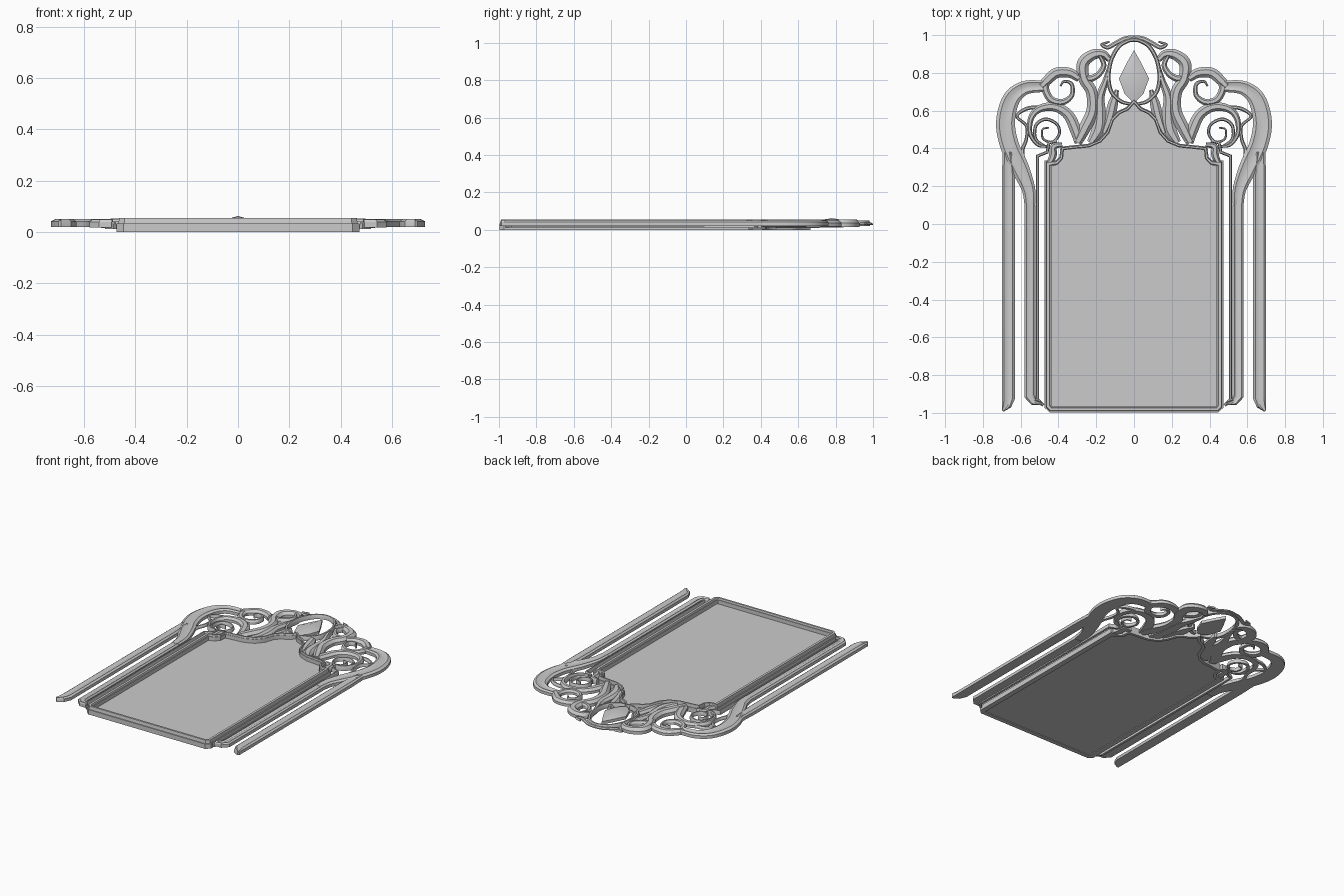
import bpy
import bmesh
from mathutils import Vector

old_cube = bpy.data.objects.get("Cube")
if old_cube:
    bpy.data.objects.remove(old_cube, do_unlink=True)

UNIT = 0.01  # path points are given in hundredths

grey = bpy.data.materials.new("plain grey")
grey.use_nodes = True
colour = (0.6, 0.6, 0.6, 1)
grey.diffuse_color = colour
grey.node_tree.nodes["Principled BSDF"].inputs["Base Color"].default_value = colour

# Cross-sections: side position (times half width), height (0 bottom, 1 top)
BAND = [(-1, 0), (-1, 0.55), (-0.45, 1), (0.45, 1), (1, 0.55), (1, 0)]
GROOVED = [(-1, 0), (-1, 0.7), (-0.65, 1), (-0.2, 0.8), (0.3, 0.8), (0.65, 1), (1, 0.7), (1, 0)]
MOULDING = [(-1, 0), (-1, 0.8), (-0.7, 0.8), (-0.5, 1), (0.4, 1), (0.6, 0.6), (1, 0.6), (1, 0)]


def finish(name, bm, mirrored):
    bmesh.ops.recalc_face_normals(bm, faces=bm.faces)
    mesh = bpy.data.meshes.new(name)
    bm.to_mesh(mesh)
    bm.free()
    mesh.materials.append(grey)
    obj = bpy.data.objects.new(name, mesh)
    bpy.context.collection.objects.link(obj)
    if mirrored:
        obj.modifiers.new("mirror", 'MIRROR').use_mirror_merge = False
    bpy.ops.object.select_all(action='DESELECT')
    obj.select_set(True)
    bpy.context.view_layer.objects.active = obj
    bpy.ops.object.shade_smooth_by_angle(angle=0.5)
    return obj


def smooth_path(points, steps=5):
    """Catmull-Rom curve through points of (x, y, half width)."""
    pts = [Vector(p) for p in points]
    pts = [2 * pts[0] - pts[1]] + pts + [2 * pts[-1] - pts[-2]]
    result = []
    for a, b, c, d in zip(pts, pts[1:], pts[2:], pts[3:]):
        for i in range(steps):
            t = i / steps
            result.append((2 * b + (c - a) * t + (2 * a - 5 * b + 4 * c - d) * t * t
                           + (3 * b - a - 3 * c + d) * t ** 3) / 2)
    return result + [pts[-2]]


def ribbon(name, points, low, high, section=BAND, curved=True, closed=False, mirrored=True):
    """Sweep a cross-section along a flat path, with mitred corners."""
    path = smooth_path(points) if curved else [Vector(p) for p in points]
    count = len(path)
    bm = bmesh.new()
    rings = []
    for i, p in enumerate(path):
        before = path[i - 1] if i or closed else p
        after = path[(i + 1) % count] if i < count - 1 or closed else p
        d_in, d_out = (p - before).xy, (after - p).xy
        d_in = d_in.normalized() if d_in.length else d_out.normalized()
        d_out = d_out.normalized() if d_out.length else d_in
        along = (d_in + d_out).normalized()
        side = Vector((-along.y, along.x)) / max(along.dot(d_in), 0.6)
        ring = []
        for s, h in section:
            q = (p.xy + side * s * max(p.z, 0.1)) * UNIT
            ring.append(bm.verts.new((q.x, q.y, low + (high - low) * h)))
        rings.append(ring)
    n = len(section)
    for a, b in zip(rings, rings[1:] + rings[:1] if closed else rings[1:]):
        for j in range(n):
            k = (j + 1) % n
            bm.faces.new((a[j], a[k], b[k], b[j]))
    if not closed:
        bm.faces.new(rings[0])
        bm.faces.new(rings[-1])
    return finish(name, bm, mirrored)


# Arched frame outline, right half from bottom to crown
half = [(44, -98.2, 1.5), (45.6, -96.5, 1.8), (45.6, 32, 1.8), (41, 32.5, 1.2),
        (38.5, 35, 1), (38, 40, 1), (32, 40.7, 1), (24, 41.5, 1), (18, 44, 1),
        (14, 48.5, 1), (11.5, 55.5, 1), (8, 59, 1), (3.5, 61, 1)]
outline = half + [(0, 65, 1)] + [(-x, y, w) for x, y, w in reversed(half)]
ribbon("frame_moulding", outline, 0, 0.055, [(-s, h) for s, h in MOULDING],
       curved=False, closed=True, mirrored=False)

# Recessed flat panel
bm = bmesh.new()
base = bm.faces.new([bm.verts.new((x * UNIT, y * UNIT, 0.005)) for x, y, w in outline])
top = bmesh.ops.extrude_face_region(bm, geom=[base])["geom"]
bmesh.ops.translate(bm, vec=(0, 0, 0.012),
                    verts=[v for v in top if isinstance(v, bmesh.types.BMVert)])
finish("panel", bm, False)

# Side rails
ribbon("outer_rail", [(69.5, -99, 0.6), (67.5, -96, 2.6), (66.5, -92, 3.5), (66.5, 24, 3.5),
                      (67, 38, 2.5)], 0.02, 0.05, GROOVED, curved=False)
ribbon("inner_rail", [(49, -95, 1), (53, -94, 2), (55, -91, 2.9), (55, 10, 2.9)],
       0.018, 0.048, GROOVED, curved=False)
ribbon("shoulder_band", [(55, 10, 2.9), (56, 19, 3.6), (60.5, 30, 4.8), (66, 42, 5),
                         (68, 54, 5), (65, 66, 4.6), (58, 72, 3.7), (48, 73, 3)],
       0.02, 0.05, GROOVED)
ribbon("inner_lip", [(48, -96, 0.8), (51, -93, 0.8), (51, 36, 0.8), (46, 38, 0.8),
                     (45, 43, 0.8), (41, 44, 0.8)], 0.012, 0.04, curved=False)
ribbon("corner_bracket", [(45.5, 31, 1.2), (43, 36, 2), (42.5, 41, 1.8), (38, 42, 1.2)], 0.005, 0.045)

# Shoulder scrolls
ribbon("upper_arch", [(29, 77, 2), (34, 80, 2.6), (41, 80, 2.8), (46, 76, 2.6), (49, 73, 2)],
       0.018, 0.052)
ribbon("upper_scroll", [(45, 78, 2), (47, 72, 2), (44, 66, 1.9), (38, 64.5, 1.7),
                        (33, 68, 1.3), (33, 74, 1), (37, 75.5, 0.7), (39, 73, 0.5)], 0.02, 0.048)
ribbon("lower_arch", [(29, 43, 2.4), (31, 50, 3), (35, 58, 2.8), (42, 62, 2.4), (50, 61, 2),
                      (54.5, 56, 1.6), (55, 48, 1.2), (51, 42, 0.9), (46, 41, 0.7)], 0.018, 0.05)
ribbon("spiral", [(47, 41, 0.7), (52, 45, 0.8), (52, 52, 0.9), (47, 55.5, 0.9), (41, 53, 0.8),
                  (39.5, 48, 0.8), (43, 43.5, 0.7), (48, 45, 0.6), (48.5, 50, 0.5),
                  (45, 51, 0.4)], 0.015, 0.04)
ribbon("side_tendril", [(50, 62, 1), (57, 61, 1), (62, 57, 0.8), (57, 52, 0.8), (57, 45, 0.9),
                        (59, 39, 1), (58, 32, 0.8)], 0.02, 0.04)

# Crest scrolls and leaves
ribbon("crest_scroll", [(13, 87, 1.5), (16.5, 90, 2.2), (22, 89.5, 2.8), (27, 85, 3.2),
                        (26.5, 77, 3), (22.5, 70, 3), (22, 60, 3.2), (26, 51, 3.2),
                        (30, 43, 2.4)], 0.015, 0.054)
ribbon("crest_hook", [(29, 80, 1.6), (24, 77, 1.8), (19, 79, 1.6), (16, 84, 1.4), (18, 89, 1)],
       0.02, 0.05)
ribbon("inner_leaf", [(13, 84, 0.8), (15, 76, 1.6), (18, 67, 2.4), (18, 58, 3.2), (19, 50, 3.5),
                      (23, 43, 2)], 0.012, 0.046)
ribbon("crown_leaf", [(9, 71, 1), (11, 64, 2.6), (13, 56, 2.6), (16, 48, 1.5)], 0.01, 0.042)
ribbon("crown_loop", [(2, 63.5, 0.8), (7, 65, 1), (12, 70, 1.1), (13.5, 78, 1.1), (12, 87, 1.1),
                      (8, 94, 1.1), (3, 97, 1), (0, 97.5, 1)], 0.02, 0.05)
ribbon("top_arch", [(0, 98.6, 1.3), (5, 98, 1.3), (10, 95.5, 1.2), (14, 93.5, 1.1),
                    (17, 95, 0.8), (13, 96.5, 0.5)], 0.025, 0.038)

# Faceted crown gem
bm = bmesh.new()
rim = [(0, 64), (5, 69), (8, 77), (4, 85), (0, 92), (-4, 85), (-8, 77), (-5, 69)]
low_ring = [bm.verts.new((x * UNIT, y * UNIT, 0.02)) for x, y in rim]
high_ring = [bm.verts.new((x * UNIT, y * UNIT, 0.04)) for x, y in rim]
peak = bm.verts.new((0, 0.78, 0.062))
bm.faces.new(low_ring)
for i in range(len(rim)):
    a, b = high_ring[i - 1], high_ring[i]
    bm.faces.new((low_ring[i - 1], low_ring[i], b, a))
    bm.faces.new((a, b, peak))
finish("crown_gem", bm, False)
